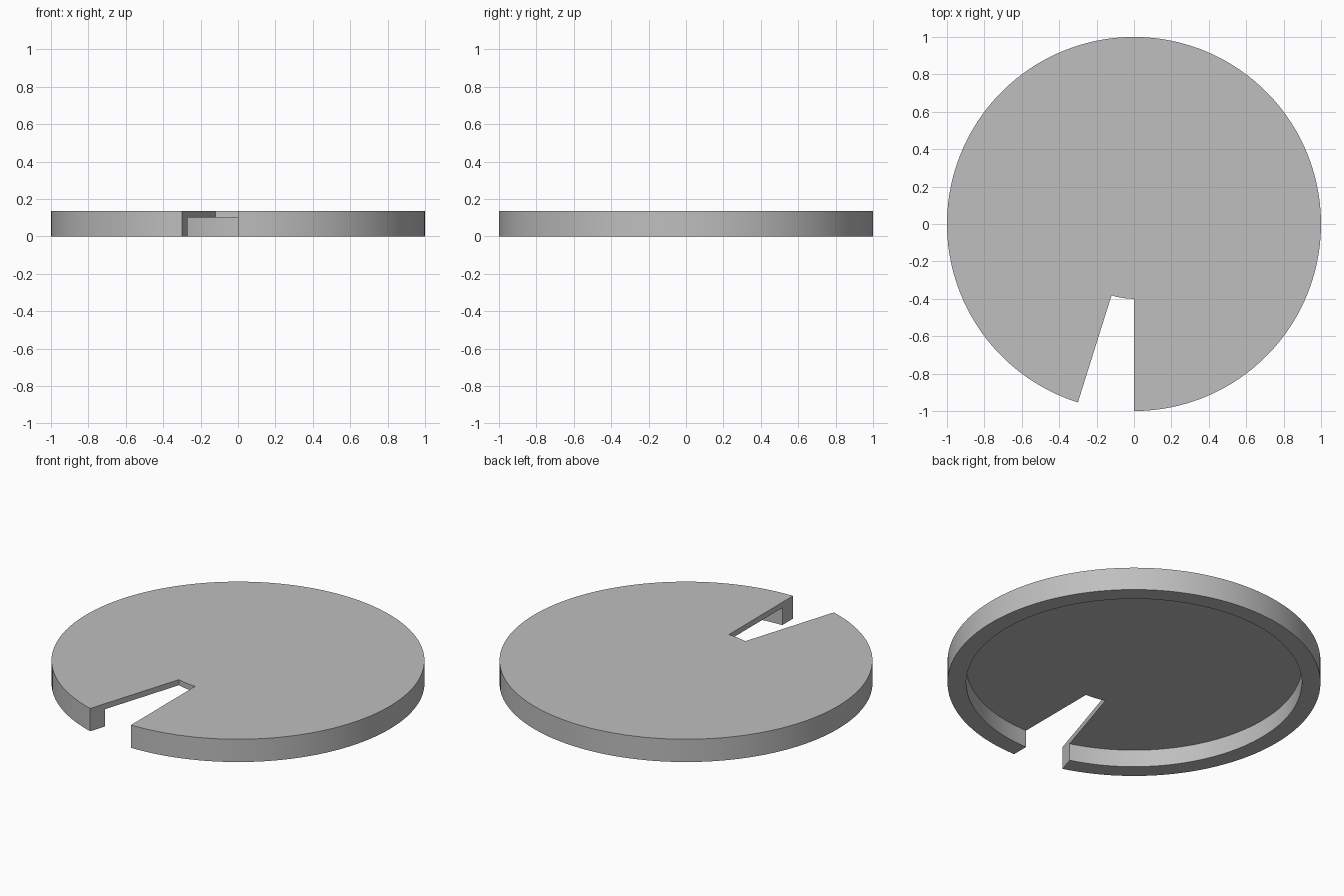
import bpy, bmesh, math

cube = bpy.data.objects.get("Cube")
if cube:
    bpy.data.objects.remove(cube, do_unlink=True)

OUTER, INNER, HUB = 1.0, 0.9, 0.4      # rim outside, rim inside, notch depth radius
HEIGHT, UNDERSIDE = 0.135, 0.102       # top surface and underside of the plate
NOTCH = math.asin(0.3)                 # angle of the wedge cut out at the front
START = -math.pi / 2
SWEEP = 2 * math.pi - NOTCH

grey = bpy.data.materials.new("plain grey")
grey.use_nodes = True
grey.diffuse_color = (0.52, 0.52, 0.52, 1)
grey.node_tree.nodes["Principled BSDF"].inputs["Base Color"].default_value = (0.52, 0.52, 0.52, 1)

bm = bmesh.new()


def arc(radius, z, start, sweep, steps):
    angles = [start + sweep * i / steps for i in range(steps + 1)]
    return [bm.verts.new((radius * math.cos(a), radius * math.sin(a), z)) for a in angles]


def strip(a, b):
    for i in range(len(a) - 1):
        bm.faces.new((a[i], a[i + 1], b[i + 1], b[i]))


# Arcs of the rim, running round from one notch side to the other
top_outer = arc(OUTER, HEIGHT, START, SWEEP, 120)
low_outer = arc(OUTER, 0, START, SWEEP, 120)
low_inner = arc(INNER, 0, START, SWEEP, 120)
under_inner = arc(INNER, UNDERSIDE, START, SWEEP, 120)

# Arcs closing the inner end of the notch
top_hub = arc(HUB, HEIGHT, START - NOTCH, NOTCH, 6)
under_hub = arc(HUB, UNDERSIDE, START - NOTCH, NOTCH, 6)

# Rim walls, rim foot and notch end
strip(low_outer, top_outer)
strip(low_inner, low_outer)
strip(under_inner, low_inner)
strip(top_hub, under_hub)

# Plate top and underside
bm.faces.new(top_outer + top_hub)
bm.faces.new(under_inner + under_hub)

# L-shaped notch sides
for rim, hub in ((0, -1), (-1, 0)):
    bm.faces.new((top_hub[hub], top_outer[rim], low_outer[rim],
                  low_inner[rim], under_inner[rim], under_hub[hub]))

bmesh.ops.recalc_face_normals(bm, faces=bm.faces)
mesh = bpy.data.meshes.new("notched_lid")
bm.to_mesh(mesh)
bm.free()
mesh.materials.append(grey)

lid = bpy.data.objects.new("notched_lid", mesh)
bpy.context.collection.objects.link(lid)
bpy.context.view_layer.objects.active = lid
lid.select_set(True)
bpy.ops.object.shade_smooth_by_angle(angle=math.radians(30))
